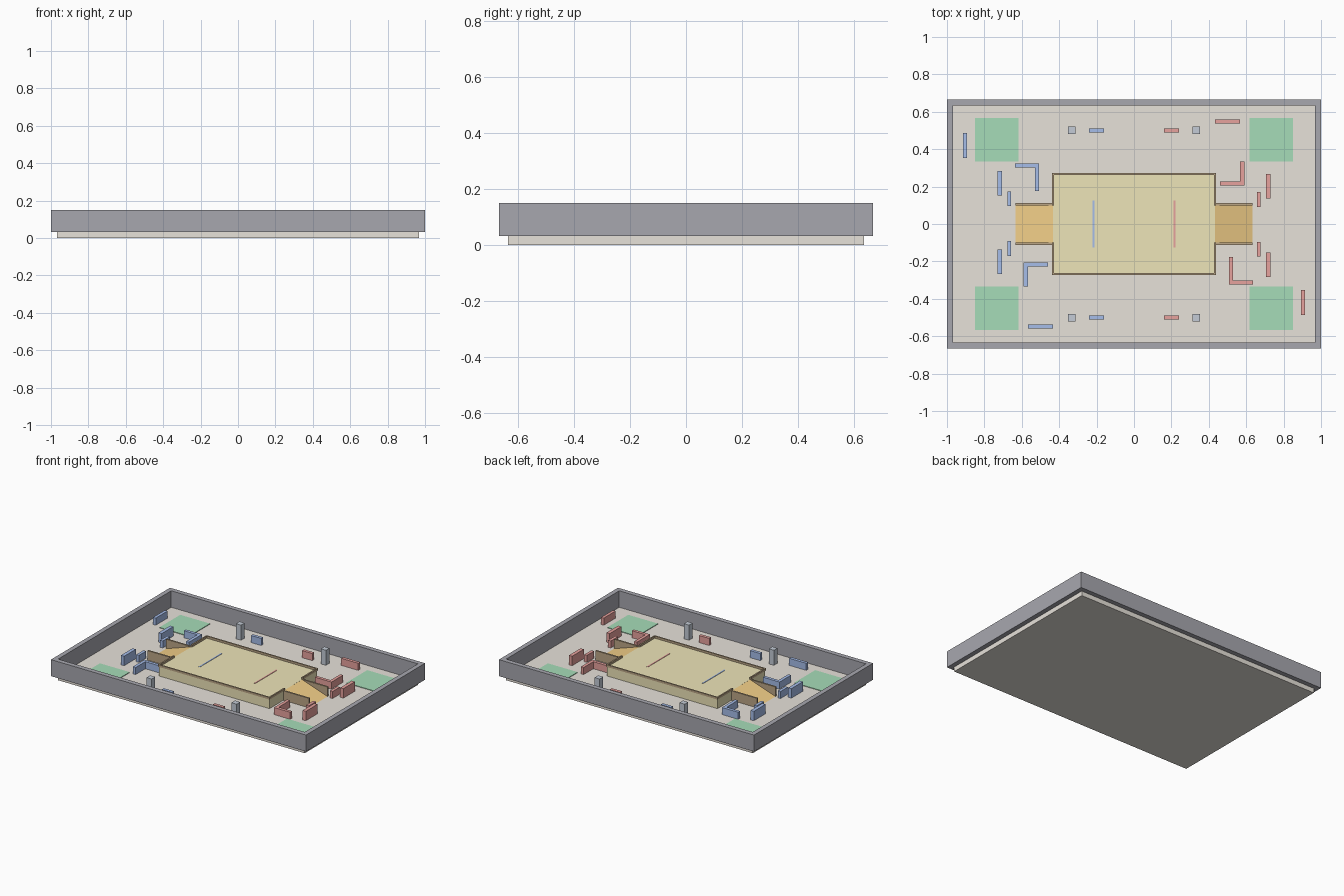
import bpy, bmesh

if "Cube" in bpy.data.objects:
    bpy.data.objects.remove(bpy.data.objects["Cube"])

FLOOR = 0.033
DECK = 0.1


def material(name, r, g, b):
    m = bpy.data.materials.new(name)
    m.diffuse_color = (r, g, b, 1)
    m.use_nodes = True
    m.node_tree.nodes["Principled BSDF"].inputs["Base Color"].default_value = m.diffuse_color
    return m


SAND = material("sand", 0.80, 0.76, 0.70)
SLATE = material("slate", 0.39, 0.39, 0.43)
YELLOW = material("yellow", 0.85, 0.78, 0.48)
ORANGE = material("orange", 0.90, 0.63, 0.25)
BROWN = material("brown", 0.50, 0.38, 0.24)
GREEN = material("green", 0.38, 0.72, 0.48)
STEEL = material("steel", 0.55, 0.60, 0.67)
BLUE = material("blue", 0.38, 0.51, 0.82)
RED = material("red", 0.80, 0.36, 0.34)


def prism(name, outline, depth, mat):
    """Extrude a closed 3D outline along the vector depth."""
    bm = bmesh.new()
    face = bm.faces.new([bm.verts.new(p) for p in outline])
    new = bmesh.ops.extrude_face_region(bm, geom=[face])["geom"]
    verts = [g for g in new if isinstance(g, bmesh.types.BMVert)]
    bmesh.ops.translate(bm, verts=verts, vec=depth)
    bmesh.ops.recalc_face_normals(bm, faces=bm.faces)
    mesh = bpy.data.meshes.new(name)
    bm.to_mesh(mesh)
    bm.free()
    mesh.materials.append(mat)
    ob = bpy.data.objects.new(name, mesh)
    bpy.context.collection.objects.link(ob)
    return ob


def slab(name, points, z0, z1, mat):
    return prism(name, [(x, y, z0) for x, y in points], (0, 0, z1 - z0), mat)


def box(name, x, y, sx, sy, z0, z1, mat):
    a, b = sx / 2, sy / 2
    return slab(name, [(x - a, y - b), (x + a, y - b), (x + a, y + b), (x - a, y + b)],
                z0, z1, mat)


# Floor and perimeter walls
box("floor", 0, 0, 1.934, 1.267, 0, FLOOR, SAND)
for s, side in ((-1, "front"), (1, "back")):
    box(side + "_wall", 0, s * 0.65, 2, 0.0334, FLOOR, 0.15, SLATE)
for s, side in ((-1, "left"), (1, "right")):
    box(side + "_wall", s * 0.9835, 0, 0.033, 1.2666, FLOOR, 0.15, SLATE)

# Central raised platform with its low edge rail, open at both ramps
box("platform", 0, 0, 0.867, 0.533, FLOOR, DECK, YELLOW)
rail = [(-0.438, 0.1), (-0.438, 0.272), (0.438, 0.272), (0.438, 0.1),
        (0.428, 0.1), (0.428, 0.262), (-0.428, 0.262), (-0.428, 0.1)]
for s, side in ((-1, "front"), (1, "back")):
    slab("platform_rail_" + side, [(x, s * y) for x, y in rail], DECK, 0.115, BROWN)

# Ramps, ramp side boards and the team line on each half
for s, side, col in ((-1, "left", BLUE), (1, "right", RED)):
    prism("ramp_" + side,
          [(s * 0.433, -0.1, FLOOR), (s * 0.633, -0.1, FLOOR), (s * 0.433, -0.1, DECK)],
          (0, 0.2, 0), ORANGE)
    for t in (-1, 1):
        box("ramp_board_" + side, s * 0.533, t * 0.105, 0.2, 0.012, FLOOR, DECK, BROWN)
    box("team_line_" + side, s * 0.217, 0, 0.01, 0.25, DECK, DECK + 0.002, col)

# Corner pads and pillars
for sx in (-1, 1):
    for sy in (-1, 1):
        box("corner_pad", sx * 0.733, sy * 0.45, 0.233, 0.233, FLOOR, FLOOR + 0.004, GREEN)
        box("pillar", sx * 0.333, sy * 0.5, 0.04, 0.04, FLOOR, 0.14, STEEL)

# Cover barriers: blue on the left, red is the same layout turned half a circle
LOW = 0.083
barriers = [  # x, y, size x, size y, top
    (-0.903, 0.42, 0.021, 0.133, LOW),
    (-0.718, 0.218, 0.025, 0.13, DECK),
    (-0.718, -0.202, 0.025, 0.13, DECK),
    (-0.667, 0.135, 0.021, 0.08, LOW),
    (-0.667, -0.132, 0.021, 0.08, LOW),
    (-0.5, -0.548, 0.133, 0.022, LOW),
    (-0.2, 0.5, 0.08, 0.022, LOW),
    (-0.2, -0.5, 0.08, 0.022, LOW),
]
corners = [  # outer corner x, y, then signed arm lengths
    (-0.508, 0.323, -0.127, -0.147),
    (-0.59, -0.205, 0.13, -0.13),
]
for s, team, col in ((1, "blue", BLUE), (-1, "red", RED)):
    for x, y, sx, sy, top in barriers:
        box(team + "_barrier", s * x, s * y, sx, sy, FLOOR, top, col)
    for x, y, ax, ay in corners:
        tx = 0.022 if ax > 0 else -0.022
        ty = 0.022 if ay > 0 else -0.022
        pts = [(x, y), (x + ax, y), (x + ax, y + ty), (x + tx, y + ty),
               (x + tx, y + ay), (x, y + ay)]
        slab(team + "_corner_barrier", [(s * px, s * py) for px, py in pts],
             FLOOR, LOW, col)
